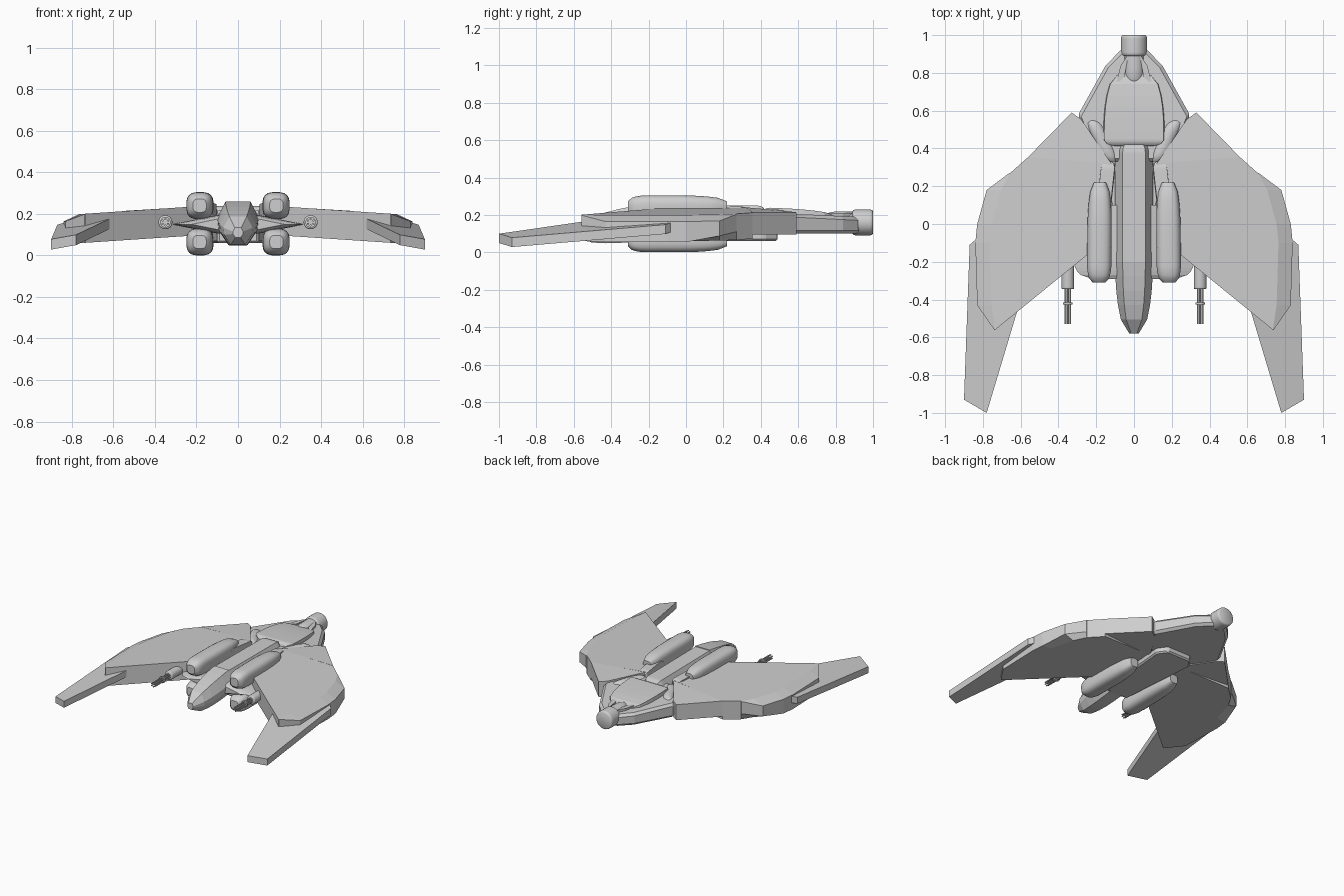
import bpy, bmesh, math
from mathutils import Vector

cube = bpy.data.objects.get("Cube")
if cube:
    bpy.data.objects.remove(cube, do_unlink=True)

# Single hull paint
tone = .62
paint = bpy.data.materials.new("hull_grey")
paint.use_nodes = True
paint.diffuse_color = (tone, tone, tone, 1)
paint.node_tree.nodes["Principled BSDF"].inputs["Base Color"].default_value = paint.diffuse_color


def skin(name, rings, mirror=False, smooth=False, bevel=None):
    """Join rings of equal length into a capped solid."""
    bm = bmesh.new()
    loops = [[bm.verts.new(point) for point in ring] for ring in rings]
    for near, far in zip(loops, loops[1:]):
        for i in range(len(near)):
            bm.faces.new((near[i - 1], near[i], far[i], far[i - 1]))
    bm.faces.new(loops[0])
    bm.faces.new(loops[-1][::-1])
    bmesh.ops.recalc_face_normals(bm, faces=bm.faces)
    mesh = bpy.data.meshes.new(name)
    bm.to_mesh(mesh)
    bm.free()
    mesh.materials.append(paint)
    obj = bpy.data.objects.new(name, mesh)
    bpy.context.collection.objects.link(obj)
    if smooth:
        bpy.ops.object.select_all(action='DESELECT')
        obj.select_set(True)
        bpy.context.view_layer.objects.active = obj
        bpy.ops.object.shade_smooth_by_angle(angle=math.radians(35))
    if bevel:
        modifier = obj.modifiers.new("Bevel", 'BEVEL')
        modifier.width, modifier.segments = bevel, 1
    if mirror:
        obj.modifiers.new("Mirror", 'MIRROR')


def slab(name, outline, top, base, **options):
    """Panel between two surfaces given as height rules."""
    skin(name, [[(x, y, height(x, y)) for x, y in outline] for height in (base, top)], **options)


def both(half):
    """Complete a half outline across the centre line."""
    return half + [(-x, y) for x, y in reversed(half)]


def oval(sides, power=2):
    """Superellipse cross-section."""
    def bend(value):
        return math.copysign(abs(value) ** (2 / power), value)
    angles = [math.tau * (i + .5) / sides for i in range(sides)]
    return [(bend(math.cos(a)), bend(math.sin(a))) for a in angles]


def pod(name, profile, start, end, size, nose=0, tail=0, blunt=.5, **options):
    """Sweep a cross-section along a line, rounding the nose and tail lengths."""
    start, end = Vector(start), Vector(end)
    length = (end - start).length
    steps = [i / 5 for i in range(6)]
    stations = sorted({s * nose for s in steps} | {length - s * tail for s in steps})

    def swell(distance, reach):
        if distance >= reach:
            return 1
        return blunt + (1 - blunt) * math.sqrt(1 - (1 - distance / reach) ** 2)

    rings = []
    for station in stations:
        centre = start.lerp(end, station / length)
        scale = swell(station, nose) * swell(length - station, tail)
        rings.append([centre + Vector((u * size[0], 0, v * size[1])) * scale for u, v in profile])
    skin(name, rings, **options)


round_profile = oval(20)
nacelle_profile = oval(20, power=3)
canopy_profile = both([(.5, -1), (.95, -.3), (1, .2), (.6, 1)])
block_profile = both([(1, -1), (.9, 1)])
wedge_profile = both([(.3, -1), (1, 0), (.3, 1)])


# Main wings: the crease runs inside the outer edge and meets it at both ends
def wing_top(x, y):
    return .25 - x / 15


def wing_base(x, y):
    return .11 - x / 15


edge = [(.66, .27), (.78, .18), (.83, 0), (.84, -.1), (.83, -.43), (.74, -.56)]
crease = [(x - (.005 if point in (edge[0], edge[-1]) else .075), y)
          for point in edge for x, y in [point]]
slab("wing", [(.12, -.06)] + crease[::-1] + [(.56, .355), (.12, .32)],
     wing_top, wing_base, mirror=True)
skin("wing_outer_edge",
     [[(cx, cy, wing_top(cx, cy)), (ex, ey, wing_top(ex, ey) - .4 * (ex - cx)),
       (ex, ey, wing_base(ex, ey) + max(0, ey) / 6), (cx, cy, wing_base(cx, cy))]
      for (cx, cy), (ex, ey) in zip(crease, edge)], mirror=True)

# Swept panel closing the back of each wing
slab("rear_wing_panel", [(.12, .32), (.56, .355), (.33, .59), (.28, .555)],
     lambda x, y: .265 - (x + y) / 18, lambda x, y: .095, mirror=True)

# Forward-swept wing tips
slab("wing_tip_blade", [(.8, -.05), (.87, -.11), (.9, -.93), (.78, -1), (.615, -.45), (.7, -.3)],
     lambda x, y: .35 - x / 4.5 + y / 13, lambda x, y: .3 - x / 4.5 + y / 13, mirror=True)

# Tail deck, raised block and belly
slab("tail_deck", both([(.06, .93), (.15, .84), (.3, .57), (.27, .5), (.14, .33)]),
     lambda x, y: .235 - y / 20, lambda x, y: .1, bevel=.018)
pod("tail_block", block_profile, start=(0, .41, .18), end=(0, .8, .165), size=(.175, .06),
    nose=.04, tail=.3)
slab("belly_plate", both([(.1, .49), (.15, .42), (.1, -.2)]),
     lambda x, y: .15, lambda x, y: .06, bevel=.01)
slab("tail_fairing", [(.03, .9), (.07, .84), (.1, .73), (.05, .78)],
     lambda x, y: .21, lambda x, y: .12, mirror=True)

# Tail exhaust tube and its thicker nozzle
pod("exhaust_tube", round_profile, start=(0, .73, .16), end=(0, .92, .16), size=(.06, .06),
    nose=.1, smooth=True)
pod("exhaust_nozzle", round_profile, start=(0, .89, .16), end=(0, 1, .16), size=(.07, .07),
    nose=.02, tail=.02, blunt=.85, smooth=True)

# Spine and cockpit
pod("spine", canopy_profile, start=(0, -.21, .16), end=(0, .42, .155), size=(.1, .095),
    tail=.05, blunt=.8)
pod("cockpit", canopy_profile, start=(0, -.58, .11), end=(0, -.2, .163), size=(.1, .097),
    nose=.38, blunt=.25)

# Wedge-shaped shoulders between the nacelles
pod("shoulder", wedge_profile, start=(0, -.29, .15), end=(0, .1, .15), size=(.32, .045),
    nose=.1, blunt=.7)

# Engine nacelles above and below the wing roots
for name, height in (("upper_nacelle", .24), ("lower_nacelle", .065)):
    pod(name, nacelle_profile, start=(.185, -.31, height), end=(.18, .22, height),
        size=(.065, .065), nose=.1, tail=.25, smooth=True, mirror=True)
pod("nacelle_tail", block_profile, start=(.16, .1, .22), end=(.135, .33, .21),
    size=(.04, .035), tail=.05, mirror=True)

# Slanted pods beside the tail block
pod("rear_pod", round_profile, start=(.12, .33, .19), end=(.22, .55, .185), size=(.05, .043),
    nose=.08, tail=.08, smooth=True, mirror=True)


# Multi-barrel guns under the leading edges
def gun_part(name, sides, front, back, radius, offset=(0, 0), **options):
    x, z = .35 + offset[0], .16 + offset[1]
    pod(name, oval(sides), start=(x, front, z), end=(x, back, z), size=(radius, radius),
        mirror=True, **options)


gun_part("gun_housing", 20, front=-.345, back=-.2, radius=.034, nose=.01, blunt=.8, smooth=True)
gun_part("gun_collar", 12, front=-.425, back=-.415, radius=.026)
for u, v in oval(6):
    gun_part("gun_barrel", 8, front=-.53, back=-.34, radius=.005, offset=(u * .015, v * .015))
